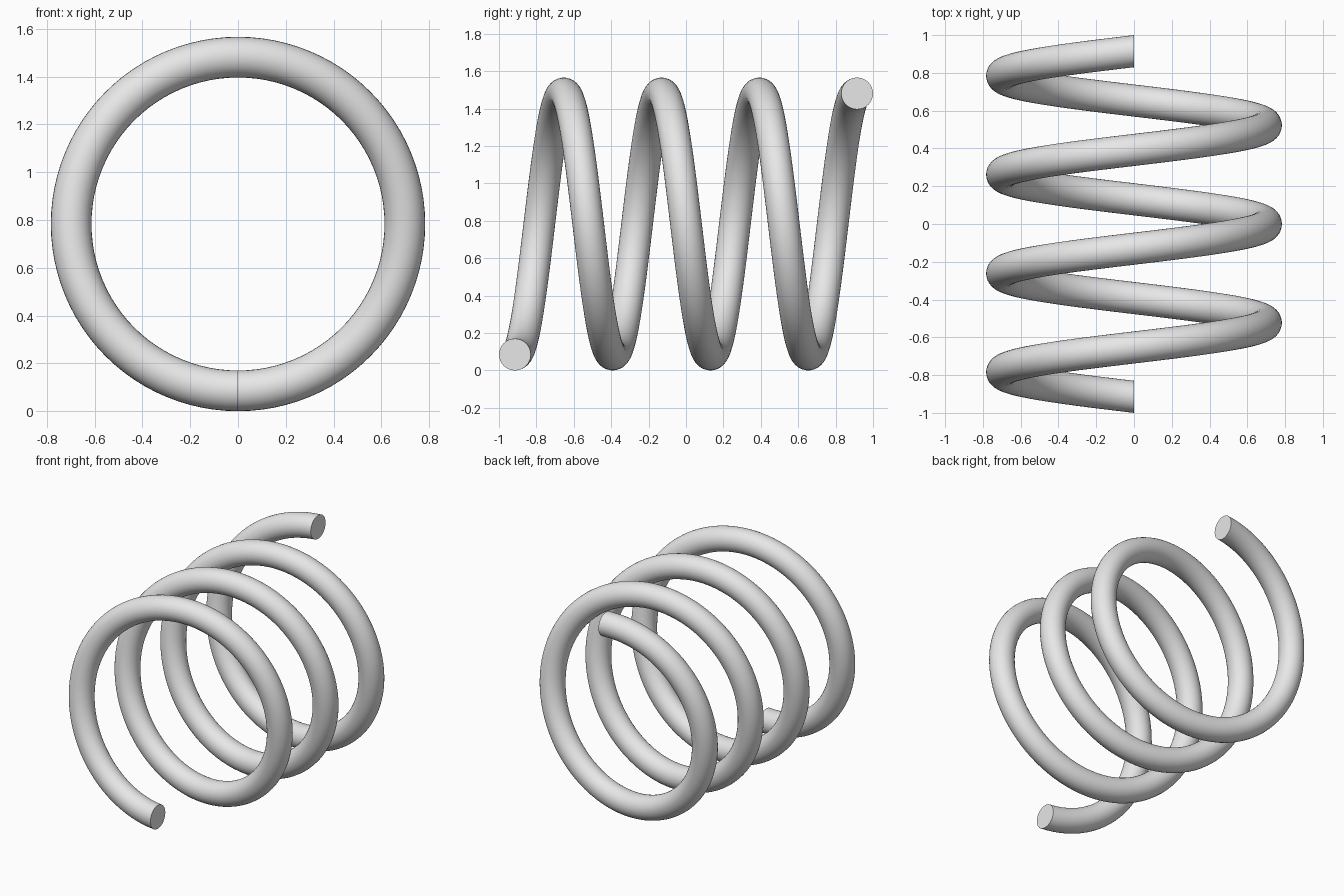
import bpy, bmesh
from math import pi, sin, cos, radians
from mathutils import Matrix, Vector

cube = bpy.data.objects.get("Cube")
if cube:
    bpy.data.objects.remove(cube, do_unlink=True)

# Coil dimensions
WIRE = 0.085
OUTER = 0.783
COIL = OUTER - WIRE
HALF_LENGTH = 1.0 - WIRE
TURNS = 3.5
SIDES = 32
STEPS = 336

# Plain grey metal
steel = bpy.data.materials.new("grey steel")
steel.use_nodes = True
grey = (0.8, 0.8, 0.8, 1)
steel.diffuse_color = grey
steel.node_tree.nodes["Principled BSDF"].inputs["Base Color"].default_value = grey

# Round wire section, standing in the plane x = 0 at the bottom of the coil
section = [Vector((0, WIRE * cos(a), WIRE * sin(a) - COIL))
           for a in (2 * pi * i / SIDES for i in range(SIDES))]

# Screw the section around the y axis
bm = bmesh.new()
rings = []
for step in range(STEPS + 1):
    t = step / STEPS
    screw = (Matrix.Translation((0, HALF_LENGTH * (2 * t - 1), OUTER))
             @ Matrix.Rotation(2 * pi * TURNS * t, 4, 'Y'))
    rings.append([bm.verts.new(screw @ p) for p in section])

for a, b in zip(rings, rings[1:]):
    for i in range(SIDES):
        j = (i + 1) % SIDES
        bm.faces.new((a[i], a[j], b[j], b[i]))

# Flat end caps
bm.faces.new(rings[0])
bm.faces.new(rings[-1])
bmesh.ops.recalc_face_normals(bm, faces=bm.faces[:])

mesh = bpy.data.meshes.new("coil_spring")
bm.to_mesh(mesh)
bm.free()
mesh.materials.append(steel)
spring = bpy.data.objects.new("coil_spring", mesh)
bpy.context.collection.objects.link(spring)

# Smooth wire with crisp cut ends
bpy.ops.object.select_all(action='DESELECT')
spring.select_set(True)
bpy.context.view_layer.objects.active = spring
bpy.ops.object.shade_smooth_by_angle(angle=radians(40))
